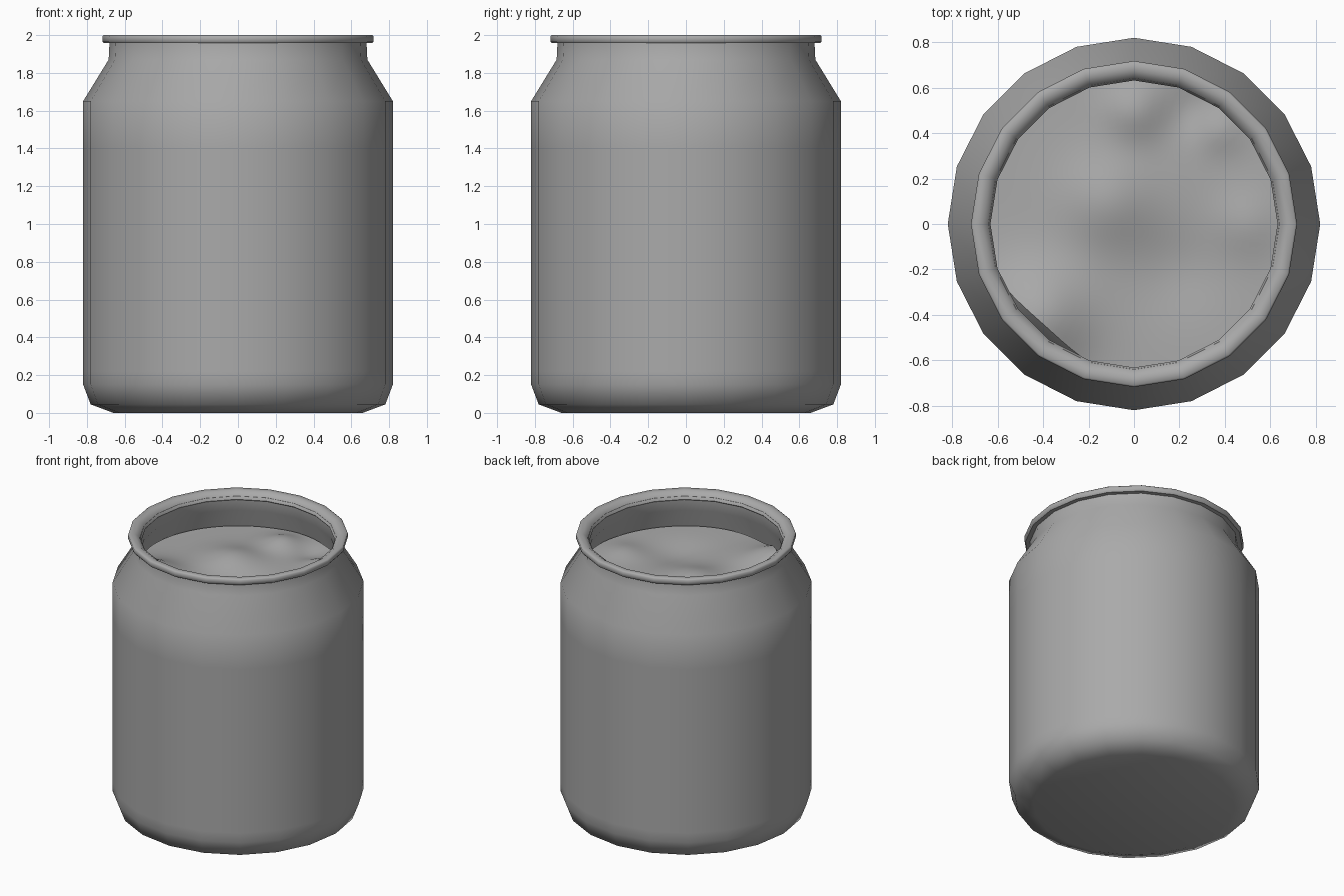
import bpy
import bmesh
import math

if "Cube" in bpy.data.objects:
    bpy.data.objects.remove(bpy.data.objects["Cube"], do_unlink=True)

grey = bpy.data.materials.new("plain grey")
grey.use_nodes = True
grey.diffuse_color = (0.4, 0.4, 0.4, 1)
grey.node_tree.nodes["Principled BSDF"].inputs["Base Color"].default_value = (0.4, 0.4, 0.4, 1)


def finish(name, bm, angle):
    bmesh.ops.recalc_face_normals(bm, faces=bm.faces)
    mesh = bpy.data.meshes.new(name)
    bm.to_mesh(mesh)
    bm.free()
    obj = bpy.data.objects.new(name, mesh)
    bpy.context.collection.objects.link(obj)
    mesh.materials.append(grey)
    bpy.ops.object.select_all(action='DESELECT')
    obj.select_set(True)
    bpy.context.view_layer.objects.active = obj
    bpy.ops.object.shade_smooth_by_angle(angle=math.radians(angle))
    return obj


def skin(bm, rings, closed=False):
    """Join successive rings of points; cap both ends unless closed."""
    loops = [[bm.verts.new(p) for p in ring] for ring in rings]
    pairs = list(zip(loops, loops[1:]))
    if closed:
        pairs.append((loops[-1], loops[0]))
    else:
        bm.faces.new(loops[0])
        bm.faces.new(loops[-1])
    for a, b in pairs:
        n = len(a)
        for i in range(n):
            j = (i + 1) % n
            bm.faces.new((a[i], a[j], b[j], b[i]))


def lathe(name, profile, sides, angle, closed=False):
    bm = bmesh.new()
    turns = [math.tau * i / sides for i in range(sides)]
    skin(bm, [[(r * math.cos(t), r * math.sin(t), z) for t in turns]
              for r, z in profile], closed)
    return finish(name, bm, angle)


# Hollow jar body: outside from the base up, then inside back down
lathe("jar_body", [
    (0.66, 0), (0.78, 0.045), (0.82, 0.15), (0.82, 0.22), (0.82, 1.4),
    (0.82, 1.65), (0.685, 1.87), (0.68, 1.97),
    (0.64, 1.97), (0.64, 1.87), (0.77, 1.63), (0.77, 0.17), (0.64, 0.06)],
    20, 50)

# Overhanging lip with a sloped inner edge
lathe("jar_lip", [
    (0.67, 1.957), (0.71, 1.957), (0.718, 1.967), (0.718, 1.993), (0.71, 2),
    (0.675, 2), (0.645, 1.98), (0.632, 1.95), (0.64, 1.94)],
    20, 50, closed=True)

# Uneven filling: soft lumps and hollows as (x, y, height, width)
LUMPS = [(-0.42, -0.42, 0.11, 0.22), (-0.12, 0.1, 0.06, 0.2),
         (0.2, -0.2, -0.03, 0.2), (0, 0.5, 0.05, 0.13),
         (0.25, 0.5, -0.03, 0.12), (0.37, 0.42, 0.03, 0.1),
         (0.5, 0, 0.03, 0.14)]


def surface(x, y):
    return 1.73 + sum(h * math.exp(-((x - a) ** 2 + (y - b) ** 2) / (w * w))
                      for a, b, h, w in LUMPS)


def edge_radius(t):
    # The filling pulls away from the wall beside the tallest lump
    gap = (t - math.radians(228)) / math.radians(32)
    return 0.695 - 0.1 * math.exp(-gap * gap)


SEGMENTS, RINGS = 80, 24
turns = [math.tau * i / SEGMENTS for i in range(SEGMENTS)]
rings = [[(0.75 * math.cos(t), 0.75 * math.sin(t), z) for t in turns]
         for z in (0.18, 1.6)]
for k in range(RINGS, 0, -1):
    ring = []
    for t in turns:
        r = edge_radius(t) * k / RINGS
        x, y = r * math.cos(t), r * math.sin(t)
        ring.append((x, y, surface(x, y)))
    rings.append(ring)
bm = bmesh.new()
skin(bm, rings)
finish("jar_filling", bm, 45)
